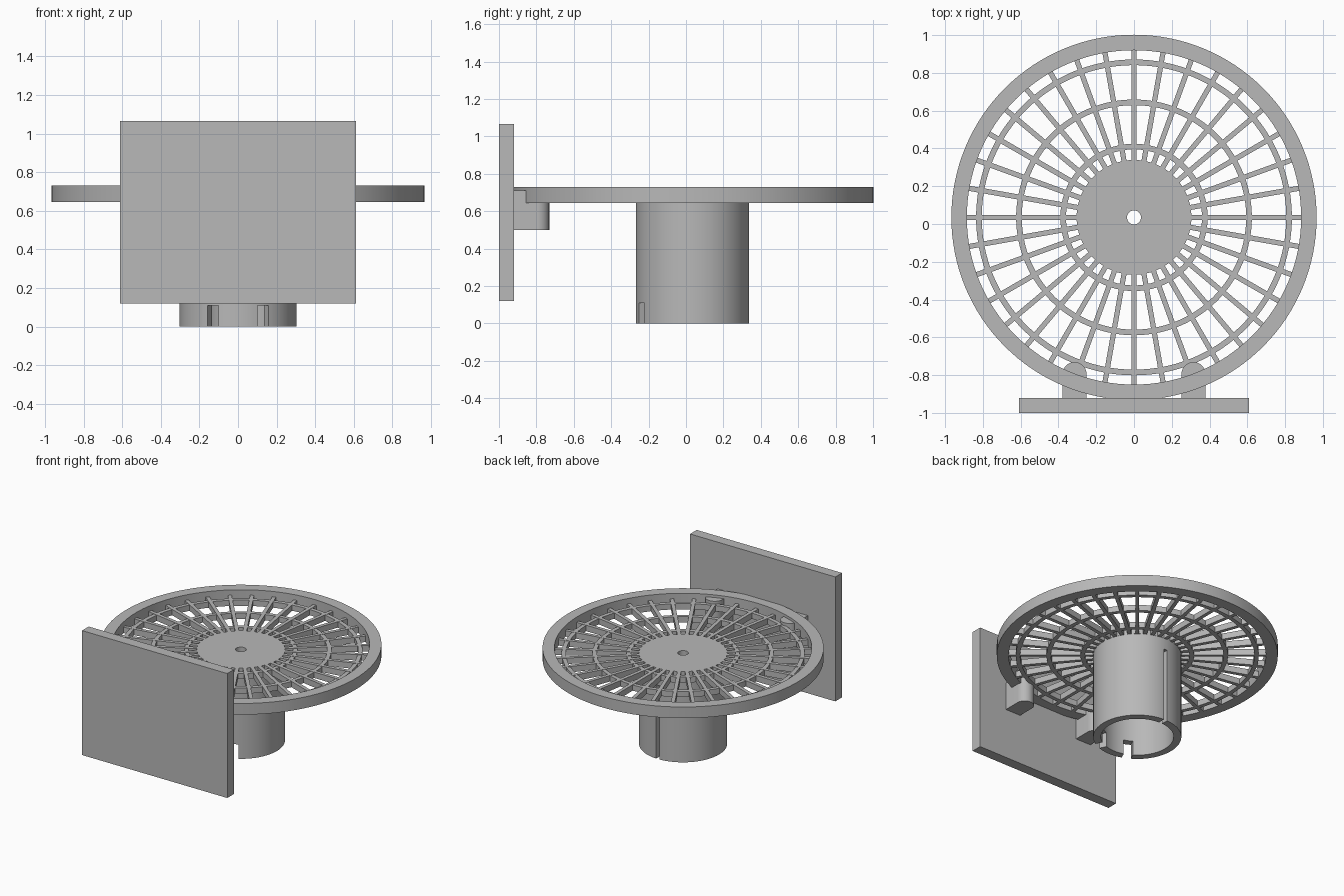
import bpy
import bmesh
from math import sin, cos, pi, radians
from mathutils import Matrix, Vector

cube = bpy.data.objects.get("Cube")
if cube:
    bpy.data.objects.remove(cube, do_unlink=True)

GREY = (0.48, 0.48, 0.48, 1)
grey = bpy.data.materials.new("plain grey")
grey.use_nodes = True
grey.diffuse_color = GREY
grey.node_tree.nodes["Principled BSDF"].inputs["Base Color"].default_value = GREY

CENTRE = Vector((0, 0.035, 0))   # wheel axis
DECK, GRILLE_TOP, RIM_TOP = 0.645, 0.69, 0.73
parts = []


def finish(name, bm):
    bmesh.ops.recalc_face_normals(bm, faces=bm.faces)
    mesh = bpy.data.meshes.new(name)
    bm.to_mesh(mesh)
    bm.free()
    mesh.materials.append(grey)
    obj = bpy.data.objects.new(name, mesh)
    bpy.context.collection.objects.link(obj)
    parts.append(obj)
    return obj


def add_box(bm, low, high, turn=Matrix()):
    low, high = Vector(low), Vector(high)
    place = turn @ Matrix.Translation((low + high) / 2) @ Matrix.Diagonal((*(high - low), 1))
    bmesh.ops.create_cube(bm, size=1, matrix=place)


def about_axis(degrees):
    return Matrix.Translation(CENTRE) @ Matrix.Rotation(radians(degrees), 4, "Z")


def ring(name, inner, outer, bottom, top, steps=128):
    bm = bmesh.new()
    loops = []
    for i in range(steps):
        a = 2 * pi * i / steps
        loops.append([bm.verts.new(CENTRE + Vector((r * cos(a), r * sin(a), z)))
                      for r, z in ((inner, bottom), (outer, bottom), (outer, top), (inner, top))])
    for i, loop in enumerate(loops):
        after = loops[(i + 1) % steps]
        for j in range(4):
            k = (j + 1) % 4
            bm.faces.new((loop[j], after[j], after[k], loop[k]))
    return finish(name, bm)


# Rim, grille rings and hub plate with its centre hole
ring("rim", 0.885, 0.967, DECK, RIM_TOP)
for name, radius in (("outer", 0.821), ("middle", 0.609), ("inner", 0.375)):
    ring(name + "_grille_ring", radius - 0.015, radius + 0.015, DECK, GRILLE_TOP - 0.002)
ring("hub_plate", 0.037, 0.304, DECK, GRILLE_TOP)

# Radial spokes
bm = bmesh.new()
for i in range(36):
    add_box(bm, (0.295, -0.0135, DECK), (0.892, 0.0135, GRILLE_TOP), about_axis(i * 10))
finish("spokes", bm)

# Hollow stem with two front notches and a tall rear slit
stem = ring("stem", 0.25, 0.303, 0, DECK)
bm = bmesh.new()
for angle, half_width, height in ((-64.5, 0.032, 0.11), (-115.5, 0.032, 0.11), (90, 0.014, 0.56)):
    add_box(bm, (0.2, -half_width, -0.1), (0.4, half_width, height), about_axis(angle))
cutter = finish("stem_cutter", bm)
cutter.hide_render = True
cut = stem.modifiers.new("notches", "BOOLEAN")
cut.operation = "DIFFERENCE"
cut.solver = "EXACT"
cut.object = cutter
bpy.context.view_layer.objects.active = stem
bpy.ops.object.modifier_apply(modifier=cut.name)
parts.remove(cutter)
bpy.data.objects.remove(cutter, do_unlink=True)

# Upright front plate
bm = bmesh.new()
add_box(bm, (-0.61, -1, 0.12), (0.61, -0.92, 1.065))
finish("front_plate", bm)

# Round-ended brackets joining the plate to the rim
for side, x in (("left", 0.315), ("right", -0.315)):
    bm = bmesh.new()
    r = 0.064
    outline = [(x - r, -0.925), (x + r, -0.925)]
    outline += [(x + r * cos(pi * i / 24), -0.795 + r * sin(pi * i / 24)) for i in range(25)]
    face = bm.faces.new([bm.verts.new((px, py, 0.5)) for px, py in outline])
    raised = bmesh.ops.extrude_face_region(bm, geom=[face])["geom"]
    bmesh.ops.translate(bm, vec=(0, 0, 0.21),
                        verts=[g for g in raised if isinstance(g, bmesh.types.BMVert)])
    finish(side + "_bracket", bm)

# Smooth round walls, crisp edges
bpy.ops.object.select_all(action="DESELECT")
for obj in parts:
    obj.select_set(True)
bpy.context.view_layer.objects.active = stem
bpy.ops.object.shade_smooth_by_angle(angle=radians(30))
